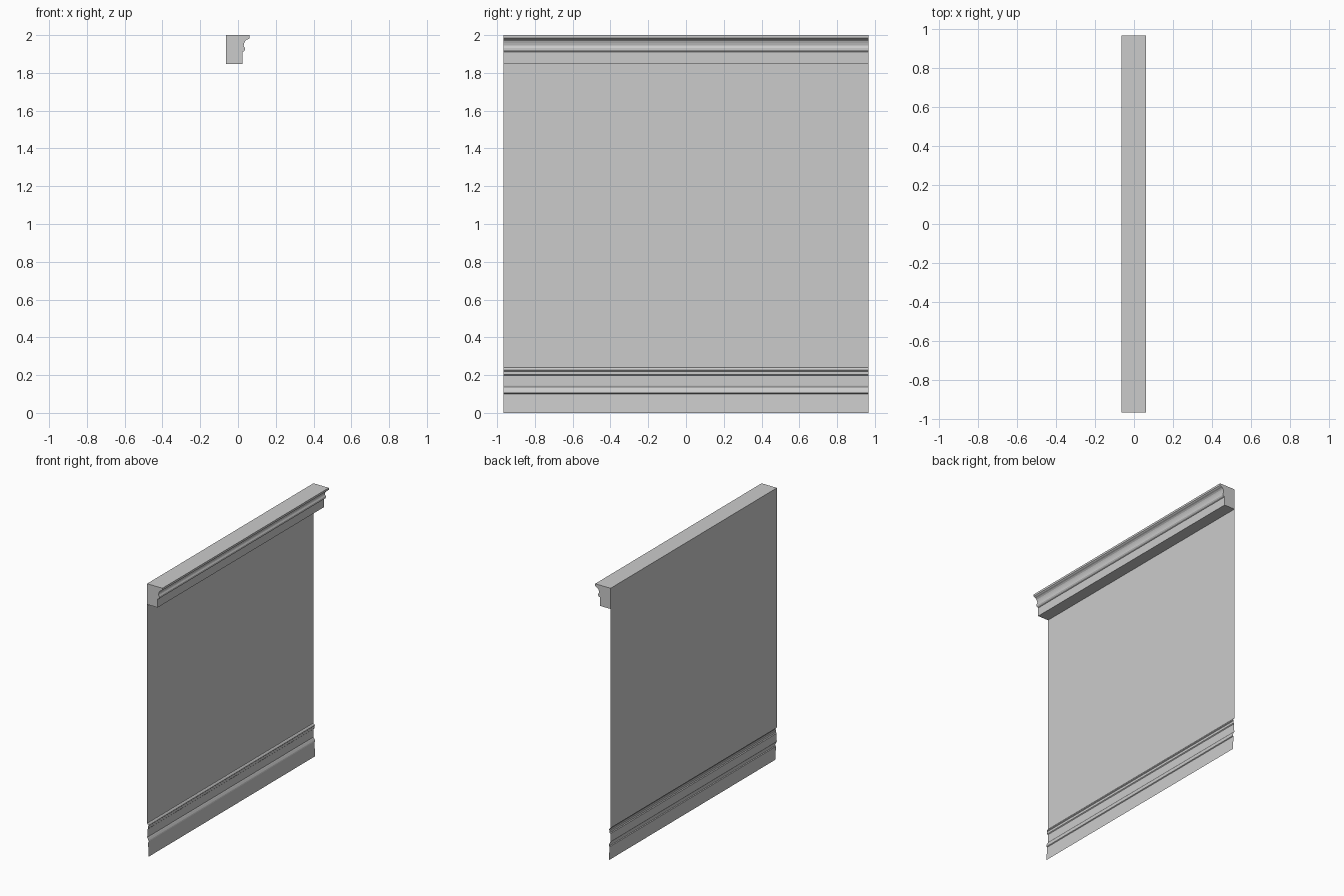
import bpy
import bmesh

cube = bpy.data.objects.get("Cube")
if cube:
    bpy.data.objects.remove(cube, do_unlink=True)

HALF = 0.965     # half length along y
BACK = -0.063    # plane of the wall sheet

plaster = bpy.data.materials.new("pale_grey_plaster")
plaster.use_nodes = True
color = (0.6, 0.6, 0.6, 1)
plaster.diffuse_color = color
plaster.node_tree.nodes["Principled BSDF"].inputs["Base Color"].default_value = color


def extrude_profile(name, profile, capped=False):
    """Sweep an (offset from wall, z) profile along y, listed top to bottom."""
    bm = bmesh.new()
    near, far = [[bm.verts.new((BACK + d, y, z)) for d, z in profile]
                 for y in (-HALF, HALF)]
    for i in range(len(profile) - 1):
        bm.faces.new((near[i], near[i + 1], far[i + 1], far[i]))
    if capped:
        bm.faces.new(near[::-1])
        bm.faces.new(far)
    mesh = bpy.data.meshes.new(name)
    bm.to_mesh(mesh)
    bm.free()
    mesh.materials.append(plaster)
    obj = bpy.data.objects.new(name, mesh)
    bpy.context.collection.objects.link(obj)
    return obj


# Thin wall sheet, also closing the back of the cornice
extrude_profile("wall_panel", [(0, 2.0), (0, 0.24)])

# Cornice: top fillet, cove, small rounded bead, flat frieze, underside
extrude_profile("cornice", [
    (0, 2.0), (0.125, 2.0), (0.125, 1.985), (0.118, 1.979), (0.108, 1.975),
    (0.1, 1.968), (0.096, 1.958), (0.093, 1.946), (0.095, 1.94),
    (0.1, 1.932), (0.1, 1.922), (0.095, 1.914), (0.086, 1.91),
    (0.086, 1.848), (0, 1.848)], capped=True)

# Baseboard: cap bead, flat band, cove, lower bead and sloped plinth
extrude_profile("baseboard", [
    (0, 0.24), (0.004, 0.238), (0.011, 0.228), (0.011, 0.224), (0.007, 0.22),
    (0.007, 0.203), (0.002, 0.198), (0.002, 0.147), (0.001, 0.138),
    (0.005, 0.132), (0.012, 0.118), (0.014, 0.11), (0.013, 0.104),
    (0.008, 0.1), (0.014, 0)])
